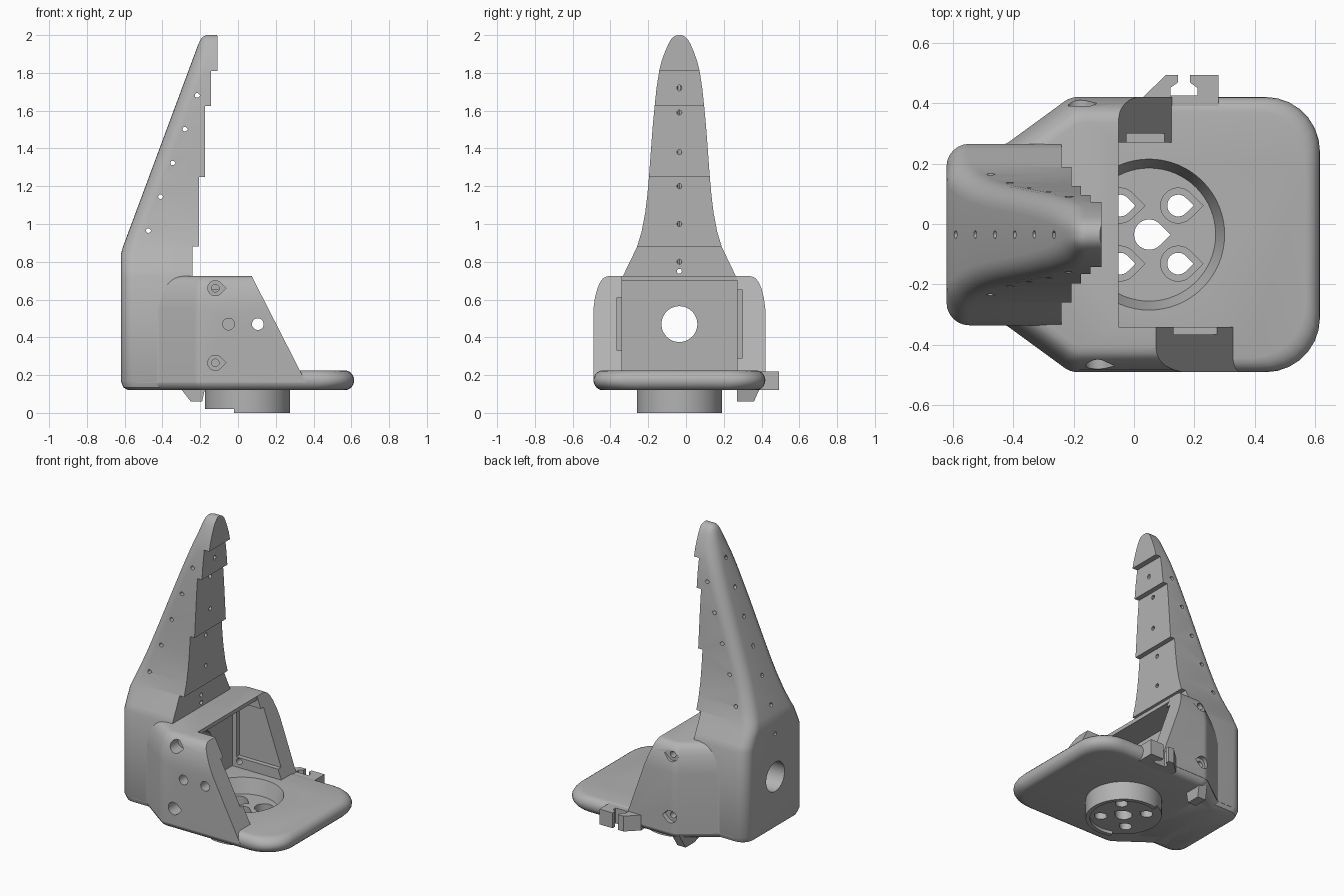
import bpy, bmesh, math
from mathutils import Vector

if "Cube" in bpy.data.objects:
    bpy.data.objects.remove(bpy.data.objects["Cube"])

grey = bpy.data.materials.new("plain grey")
grey.use_nodes = True
GREY = (0.45, 0.45, 0.45, 1)
grey.diffuse_color = GREY
grey.node_tree.nodes["Principled BSDF"].inputs["Base Color"].default_value = GREY

MID = -0.035  # y of the symmetry plane


def finish(name, bm):
    bmesh.ops.recalc_face_normals(bm, faces=bm.faces)
    mesh = bpy.data.meshes.new(name)
    bm.to_mesh(mesh)
    bm.free()
    mesh.materials.append(grey)
    obj = bpy.data.objects.new(name, mesh)
    bpy.context.collection.objects.link(obj)
    return obj


def loft(name, rings):
    bm = bmesh.new()
    rows = [[bm.verts.new(p) for p in ring] for ring in rings]
    n = len(rows[0])
    for a, b in zip(rows, rows[1:]):
        for i in range(n):
            j = (i + 1) % n
            bm.faces.new((a[i], a[j], b[j], b[i]))
    bm.faces.new(rows[0])
    bm.faces.new(rows[-1])
    return finish(name, bm)


def prism(name, pts, axis, lo, hi):
    def place(p, h):
        return {"x": (h, p[0], p[1]), "y": (p[0], h, p[1]), "z": (p[0], p[1], h)}[axis]
    return loft(name, [[place(p, h) for p in pts] for h in (lo, hi)])


def circle(u, v, r, n=32):
    return [(u + r * math.cos(2 * math.pi * i / n), v + r * math.sin(2 * math.pi * i / n))
            for i in range(n)]


def teardrop(u, v, r):
    angles = [math.pi / 4 + 1.5 * math.pi * i / 20 for i in range(21)]
    return [(u + r * 1.42, v)] + [(u + r * math.cos(a), v + r * math.sin(a)) for a in angles]


def rounded(corners, steps=7):
    # Rounds each (x, y, radius) corner of an outline
    out = []
    n = len(corners)
    for i, (x, y, r) in enumerate(corners):
        p = Vector((x, y))
        a = (Vector(corners[i - 1][:2]) - p).normalized()
        b = (Vector(corners[(i + 1) % n][:2]) - p).normalized()
        half = a.angle(b) / 2
        t = r / math.tan(half)
        s, e = p + a * t, p + b * t
        c = p + (a + b).normalized() * (r / math.sin(half))
        turn = (s - c).angle_signed(e - c)
        for k in range(steps + 1):
            ang = -turn * k / steps
            d = s - c
            out.append((c.x + d.x * math.cos(ang) - d.y * math.sin(ang),
                        c.y + d.x * math.sin(ang) + d.y * math.cos(ang)))
    return out


def outline(right, left, corner, inset):
    # Plan outline: straight sides, diagonals towards the back, narrow tail
    shift = inset * 0.32
    half = [(right - inset, 0.455 - inset, corner), (-0.21 + shift, 0.455 - inset, 0.08),
            (-0.425 + shift, 0.298 - inset, 0.04), (left, 0.298 - inset, 0.02)]
    return rounded([(x, MID + w, r) for x, w, r in half]
                   + [(x, MID - w, r) for x, w, r in reversed(half)])


def plan_loft(name, right, left, corner, levels):
    return loft(name, [[(x, y, z) for x, y in outline(right, left, corner, inset)]
                       for z, inset in levels])


def cut(obj, *cutters):
    bpy.context.view_layer.objects.active = obj
    for c in cutters:
        mod = obj.modifiers.new("cut", "BOOLEAN")
        mod.operation, mod.solver, mod.object = "DIFFERENCE", "EXACT", c
        bpy.ops.object.modifier_apply(modifier=mod.name)


def drop(cutters):
    for c in cutters:
        bpy.data.objects.remove(c)


# Base plate with a fully rounded rim
rim = [math.pi * (i / 10 - 0.5) * 0.96 for i in range(11)]
plate = plan_loft("base_plate", 0.615, -0.52, 0.18,
                  [(0.1725 + 0.0525 * math.sin(t) / math.sin(rim[-1]),
                    0.05 * (1 - math.cos(t))) for t in rim])

# Round mounting boss under the plate
boss = prism("mounting_boss", circle(0.05, MID, 0.225, 64), "z", 0, 0.135)
cut_low = [prism("rim_cut", circle(0.05, MID, 0.2, 48), "z", -0.1, 0.02),
           prism("side_cut", [(-0.3, -0.4), (-0.02, -0.4), (-0.02, 0.4), (-0.3, 0.4)],
                 "z", -0.1, 0.02)]
cut(boss, *cut_low)
recess = loft("recess", [[(x, y, z) for x, y in circle(0.05, MID, r, 64)]
                         for z, r in ((0.13, 0.22), (0.226, 0.25), (0.3, 0.25))])
holes = [prism("centre_hole", teardrop(0.05, MID, 0.05), "z", -0.1, 0.3)]
for sx in (-1, 1):
    for sy in (-1, 1):
        u, v = 0.05 + sx * 0.096, MID + sy * 0.096
        holes.append(prism("bolt_hole", teardrop(u, v, 0.036), "z", -0.1, 0.3))
        holes.append(prism("counterbore", teardrop(u, v, 0.058), "z", 0.07, 0.3))
cut(plate, recess, *holes)
cut(boss, recess, *holes)
drop(cut_low + holes + [recess])

# Open housing with two sloping side walls and tapered top
housing = plan_loft("housing", 0.6, -0.55, 0.02, [
    (0.16, 0), (0.55, 0), (0.61, 0.008), (0.66, 0.021), (0.69, 0.034),
    (0.71, 0.049), (0.72, 0.064), (0.725, 0.085)])
cable_hole = prism("cable_hole", circle(MID, 0.47, 0.095, 48), "x", -0.8, -0.15)
cutters = [
    prism("cavity", [(-0.23, 0.1), (0.7, 0.1), (0.7, 0.9), (-0.052, 0.9),
                     (-0.052, 0.7), (-0.23, 0.7)], "y", -0.34, 0.27),
    prism("front_slope", [(-0.017, 0.9), (0.7, 0.9), (0.7, 0.1), (0.391, 0.1)], "y", -0.6, -0.3),
    prism("back_slope", [(-0.113, 0.9), (0.7, 0.9), (0.7, 0.1), (0.167, 0.1)], "y", 0.2, 0.6),
    prism("front_pocket", [(-0.2, 0.33), (0.5, 0.33), (0.5, 0.61), (-0.2, 0.61)],
          "y", -0.365, -0.3),
    prism("back_pocket", [(-0.2, 0.29), (0.5, 0.29), (0.5, 0.65), (-0.2, 0.65)],
          "y", 0.2, 0.3),
    cable_hole]
for x in (-0.05, 0.105):
    cutters.append(prism("pin_hole", circle(x, 0.47, 0.031), "y", -0.6, -0.3))
for z in (0.265, 0.66):
    for x, side in ((-0.12, -1), (-0.18, 1)):
        cutters.append(prism("screw_recess", teardrop(x, z, 0.04), "y", side * 0.39, side * 0.6))
        cutters.append(prism("screw_hole", circle(x, z, 0.02, 16), "y", side * 0.2, side * 0.45))
cut(housing, *cutters)


# Stepped finger: z, back x, front x, half width
def finger_ring(z, xb, xf, w):
    r = min(0.075, w * 0.85, (xf - xb) * 0.8)
    arc = [(math.sin(t), math.cos(t)) for t in (math.pi / 2 * i / 6 for i in range(7))]
    side = [(xf, w)] + [(xb + r - r * s, w - r + r * c) for s, c in arc]
    return ([(x, MID + y, z) for x, y in side] + [(x, MID - y, z) for x, y in reversed(side)])


def back(z):
    return -0.62 + max(0, z - 0.85) * 0.372


profile = [(0.12, -0.58, -0.28, 0.26), (0.135, -0.608, -0.25, 0.288), (0.17, -0.62, -0.24, 0.3)]
steps = [  # front x, then (z, half width) pairs up one segment
    (-0.24, ((0.72, 0.3), (0.76, 0.282), (0.8, 0.262), (0.84, 0.243), (0.88, 0.224))),
    (-0.207, ((0.88, 0.224), (0.96, 0.2), (1.06, 0.181), (1.15, 0.17), (1.25, 0.161))),
    (-0.176, ((1.25, 0.161), (1.4, 0.15), (1.52, 0.141), (1.625, 0.131))),
    (-0.144, ((1.625, 0.131), (1.72, 0.121), (1.81, 0.107))),
    (-0.108, ((1.81, 0.107), (1.86, 0.095), (1.91, 0.077), (1.95, 0.06)))]
for xf, levels in steps:
    profile += [(z, back(z), xf, w) for z, w in levels]
profile += [(1.975, -0.199, -0.108, 0.046), (1.99, -0.188, -0.108, 0.032), (2.0, -0.168, -0.112, 0.014)]
finger = loft("finger", [finger_ring(*p) for p in profile])


def tunnel(p, q, r=0.013):
    # Thin bore from p to q in the middle plane
    p, q = Vector((p[0], MID, p[1])), Vector((q[0], MID, q[1]))
    d = (q - p).normalized()
    turn = d.to_track_quat("Z", "Y")
    return loft("bore", [[c + turn @ Vector((u, v, 0)) for u, v in circle(0, 0, r, 12)]
                         for c in (p - d * 0.06, q + d * 0.06)])


bores = [tunnel((-0.62, 0.75), (-0.24, 0.75))]
for i, (xf, zf) in enumerate(((-0.24, 0.8), (-0.207, 1.0), (-0.207, 1.2),
                              (-0.176, 1.38), (-0.176, 1.59), (-0.144, 1.72))):
    xb = -0.59 + i * 0.065
    bores.append(tunnel((xb, 0.85 + (xb + 0.62) * 2.69), (xf, zf)))
for i in range(5):
    bores.append(prism("side_bore", teardrop(-0.475 + i * 0.0645, 0.965 + i * 0.179, 0.012),
                       "y", -0.5, 0.5))
cut(finger, cable_hole, *bores)
drop(cutters + bores)

# Snap clip on the back edge of the plate
clip = prism("edge_clip", [
    (0.03, 0.38), (0.03, 0.42), (0.105, 0.492), (0.145, 0.492), (0.145, 0.468), (0.12, 0.45),
    (0.12, 0.425), (0.21, 0.425), (0.21, 0.45), (0.185, 0.468), (0.185, 0.492),
    (0.28, 0.492), (0.28, 0.36)], "z", 0.12, 0.22)

# Small foot clip under the plate
foot = loft("foot_clip", [
    [(-0.25, 0.27, 0.06), (-0.19, 0.27, 0.06), (-0.19, 0.36, 0.06), (-0.25, 0.36, 0.06)],
    [(-0.32, 0.27, 0.15), (-0.17, 0.27, 0.15), (-0.17, 0.4, 0.15), (-0.23, 0.4, 0.15)]])

# Smooth curved areas, keep hard edges
for obj in (plate, boss, housing, finger, clip, foot):
    bpy.ops.object.select_all(action="DESELECT")
    obj.select_set(True)
    bpy.context.view_layer.objects.active = obj
    bpy.ops.object.shade_smooth_by_angle(angle=math.radians(30))
